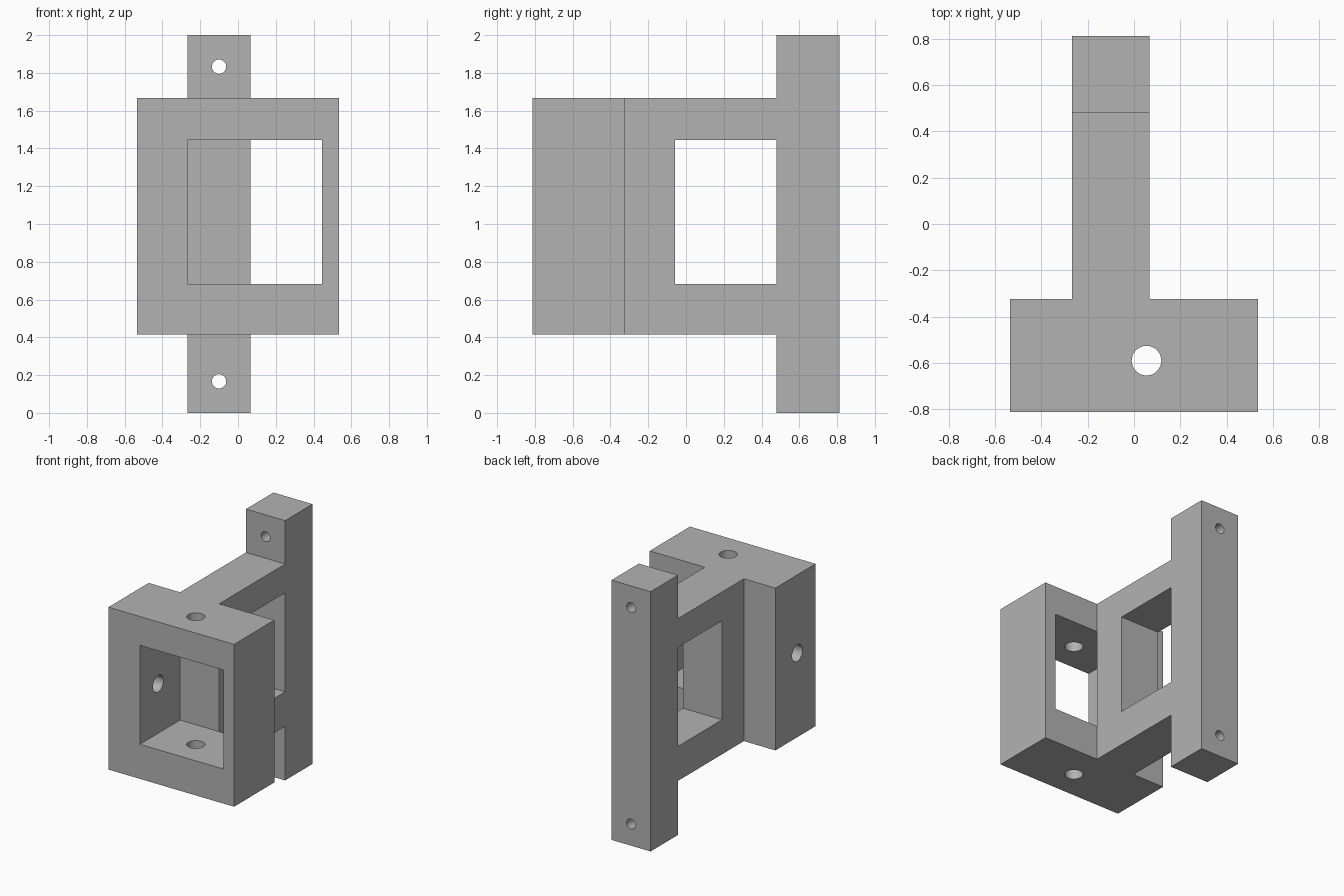
import bpy
import bmesh
import math
from mathutils import Matrix, Vector

cube = bpy.data.objects.get("Cube")
if cube:
    bpy.data.objects.remove(cube, do_unlink=True)

grey = bpy.data.materials.new("mid grey")
grey.use_nodes = True
colour = (0.45, 0.45, 0.45, 1)
grey.diffuse_color = colour
grey.node_tree.nodes["Principled BSDF"].inputs["Base Color"].default_value = colour


def make_object(name, bm):
    mesh = bpy.data.meshes.new(name)
    bm.to_mesh(mesh)
    bm.free()
    mesh.materials.append(grey)
    obj = bpy.data.objects.new(name, mesh)
    bpy.context.collection.objects.link(obj)
    return obj


def box(name, x, y, z):
    low, high = Vector((x[0], y[0], z[0])), Vector((x[1], y[1], z[1]))
    placement = (Matrix.Translation((low + high) / 2)
                 @ Matrix.Diagonal(high - low).to_4x4())
    bm = bmesh.new()
    bmesh.ops.create_cube(bm, size=1, matrix=placement)
    return make_object(name, bm)


def side_profile(name, points, x):
    """Extrude a closed (y, z) outline across the width x."""
    bm = bmesh.new()
    face = bm.faces.new([bm.verts.new((x[0], y, z)) for y, z in points])
    moved = bmesh.ops.extrude_face_region(bm, geom=[face], use_keep_orig=True)["geom"]
    verts = [g for g in moved if isinstance(g, bmesh.types.BMVert)]
    bmesh.ops.translate(bm, verts=verts, vec=(x[1] - x[0], 0, 0))
    bmesh.ops.recalc_face_normals(bm, faces=bm.faces)
    return make_object(name, bm)


def drill(name, centre, axis, radius, length):
    turn = Vector((0, 0, 1)).rotation_difference(Vector(axis)).to_matrix().to_4x4()
    bm = bmesh.new()
    bmesh.ops.create_cone(bm, cap_ends=True, segments=32, radius1=radius,
                          radius2=radius, depth=length,
                          matrix=Matrix.Translation(centre) @ turn)
    return make_object(name, bm)


def combine(target, other, operation):
    """Apply a boolean and discard the second object."""
    other.hide_render = True
    mod = target.modifiers.new(operation, 'BOOLEAN')
    mod.operation = operation
    mod.solver = 'EXACT'
    mod.object = other
    bpy.context.view_layer.objects.active = target
    bpy.ops.object.modifier_apply(modifier=mod.name)
    bpy.data.objects.remove(other, do_unlink=True)


# Shared dimensions
front, housing_back, post_front, back = -0.812, -0.323, 0.479, 0.812
bottom, top = 0.416, 1.666
open_low, open_high = 0.682, 1.444
stem_x = (-0.267, 0.066)
hole_y = -0.59

# Housing: block with a square opening from front to back
housing = box("mount_body", (-0.535, 0.535), (front, housing_back), (bottom, top))
combine(housing, box("opening_cutter", (stem_x[0], 0.446), (-1, 0),
                     (open_low, open_high)), 'DIFFERENCE')

# Stem: two arms and a tall post, with a window through the side
stem = side_profile("stem", [
    (housing_back, bottom), (post_front, bottom), (post_front, 0), (back, 0),
    (back, 2), (post_front, 2), (post_front, top), (housing_back, top)], stem_x)
combine(stem, box("window_cutter", (-1, 1), (-0.057, post_front),
                  (open_low, open_high)), 'DIFFERENCE')
combine(housing, stem, 'UNION')

# Round holes: vertical, one side wall, and two through the post
combine(housing, drill("vertical_drill", (0.054, hole_y, 1), (0, 0, 1), 0.064, 3),
        'DIFFERENCE')
combine(housing, drill("side_drill", (-0.45, hole_y, 1.063), (1, 0, 0), 0.064, 0.6),
        'DIFFERENCE')
for z in (0.167, 1.833):
    combine(housing, drill("post_drill", (sum(stem_x) / 2, 0.65, z), (0, 1, 0),
                           0.038, 0.6), 'DIFFERENCE')

# Smooth hole walls, crisp corners
bpy.ops.object.select_all(action='DESELECT')
housing.select_set(True)
bpy.context.view_layer.objects.active = housing
bpy.ops.object.shade_smooth_by_angle(angle=math.radians(30))
